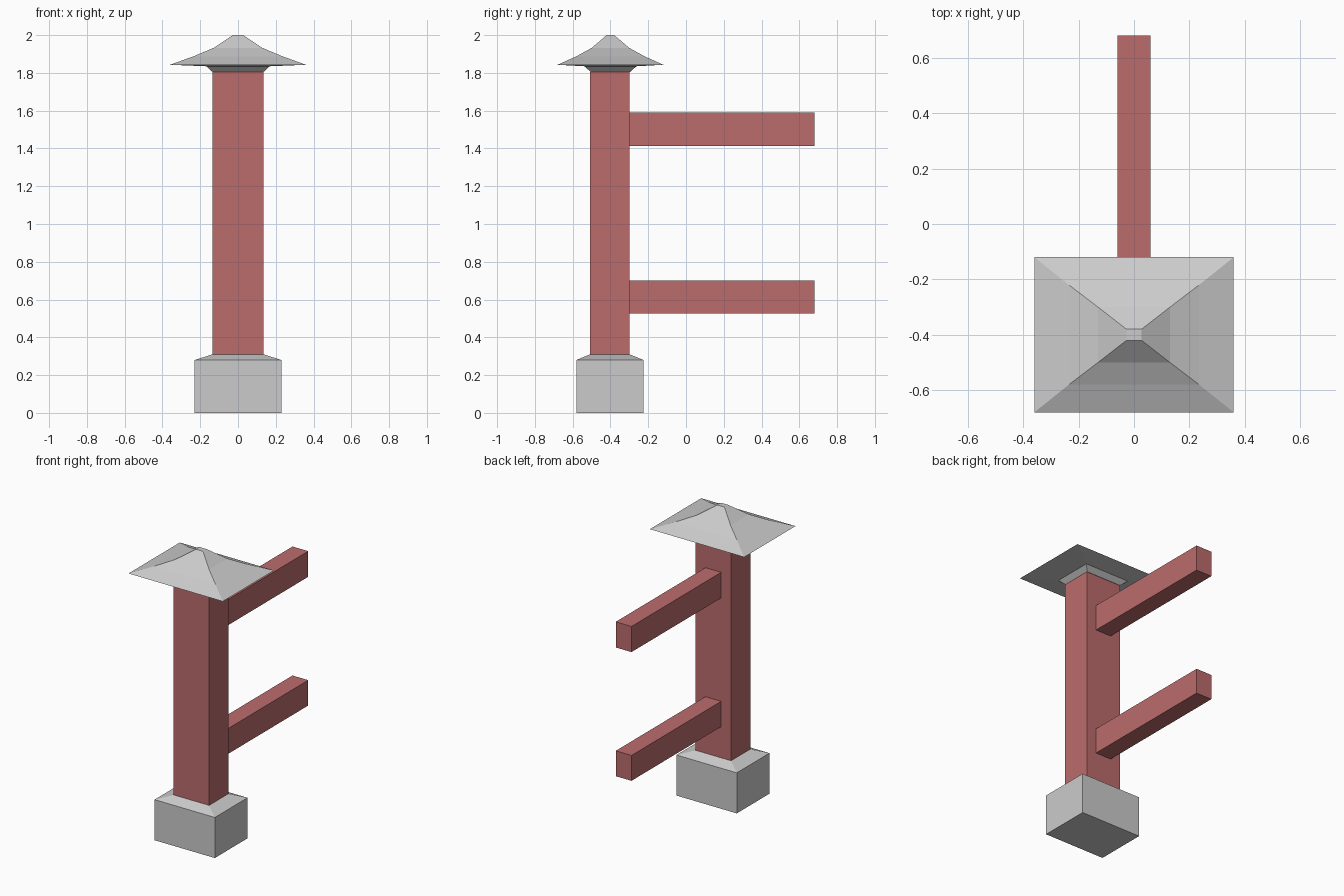
import bpy, bmesh

if "Cube" in bpy.data.objects:
    bpy.data.objects.remove(bpy.data.objects["Cube"])

CY = -0.403  # depth of the pillar axis

red = bpy.data.materials.new("red_paint")
red.diffuse_color = (0.5, 0.15, 0.15, 1)
red.use_nodes = True
red.node_tree.nodes["Principled BSDF"].inputs["Base Color"].default_value = red.diffuse_color


def loft(name, rings, cy=0.0, mat=None):
    """Stack rectangular rings (half_x, half_y, z), cap both ends."""
    bm = bmesh.new()
    loops = [[bm.verts.new((sx * hx, cy + sy * hy, z))
              for sx, sy in ((-1, -1), (1, -1), (1, 1), (-1, 1))]
             for hx, hy, z in rings]
    for a, b in zip(loops, loops[1:]):
        for i in range(4):
            j = (i + 1) % 4
            bm.faces.new((a[i], a[j], b[j], b[i]))
    bm.faces.new(loops[0][::-1])
    bm.faces.new(loops[-1])
    bmesh.ops.recalc_face_normals(bm, faces=bm.faces)
    me = bpy.data.meshes.new(name)
    bm.to_mesh(me)
    bm.free()
    ob = bpy.data.objects.new(name, me)
    bpy.context.collection.objects.link(ob)
    if mat:
        me.materials.append(mat)
    return ob


# stone footing with sloped shoulder
loft("footing", [(0.23, 0.178, 0), (0.23, 0.178, 0.28), (0.135, 0.105, 0.31)], CY)

# pillar
loft("pillar", [(0.135, 0.105, 0.31), (0.135, 0.105, 1.805)], CY, red)

# flared roof cap with a sloped collar beneath
loft("roof_cap", [(0.135, 0.105, 1.805), (0.168, 0.137, 1.835),
                  (0.36, 0.28, 1.843), (0.235, 0.18, 1.888),
                  (0.13, 0.10, 1.932), (0.027, 0.02, 2.0)], -0.40)

# two cross rails running back from the pillar
for name, z0, z1 in (("lower_rail", 0.525, 0.70), ("upper_rail", 1.413, 1.59)):
    loft(name, [(0.06, 0.49, z0), (0.06, 0.49, z1)], 0.19, red)
